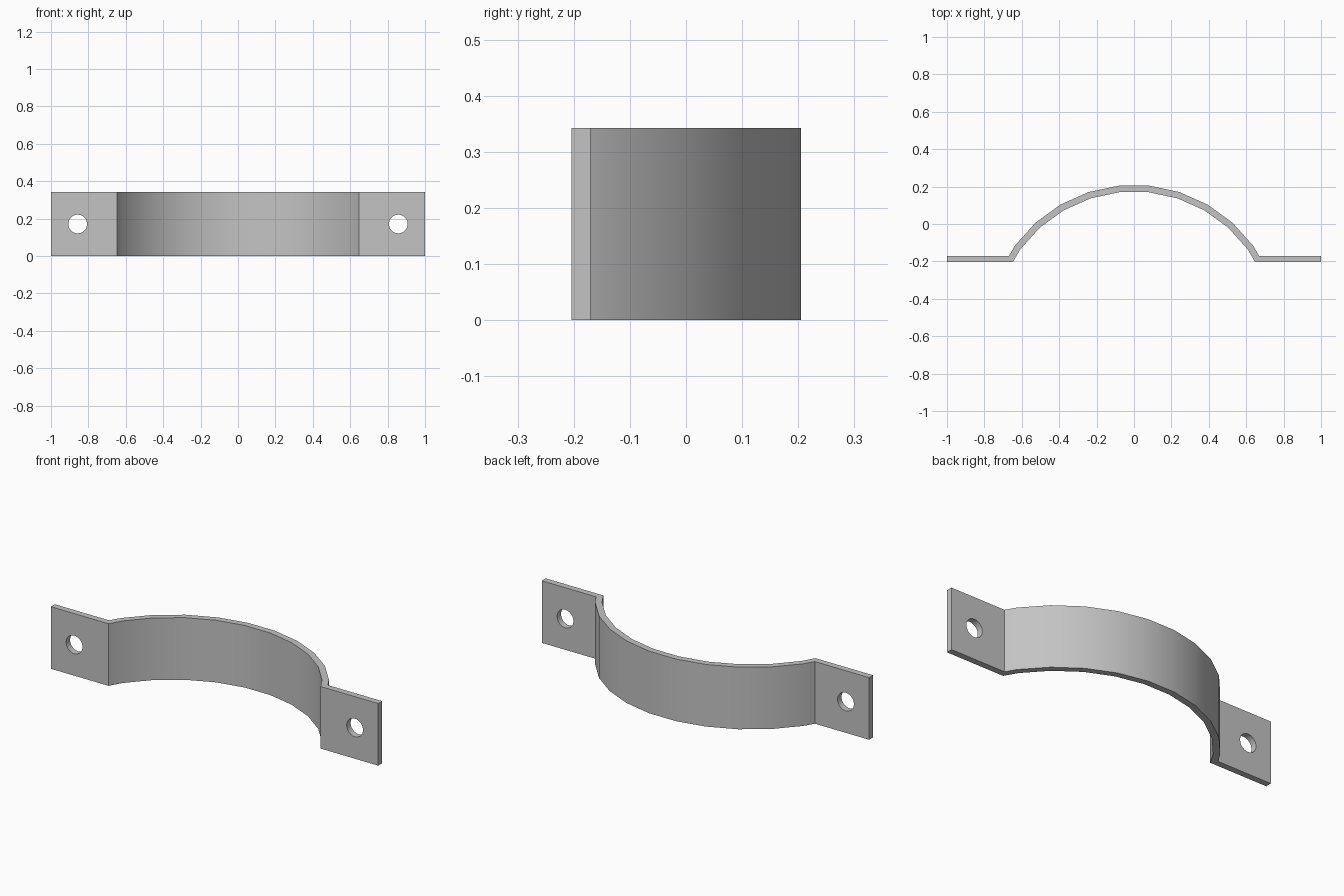
import bpy, bmesh, math

cube = bpy.data.objects.get("Cube")
if cube:
    bpy.data.objects.remove(cube, do_unlink=True)

HEIGHT = 0.343
BACK, FRONT = -0.17, -0.2045       # flange faces
CENTRE_Y = -0.578                  # centre of the arc
R_OUT, R_IN = 0.787, 0.752

steel = bpy.data.materials.new("grey steel")
steel.use_nodes = True
colour = (0.55, 0.55, 0.55, 1)
steel.diffuse_color = colour
steel.node_tree.nodes["Principled BSDF"].inputs["Base Color"].default_value = colour


def on_arc(radius, degrees):
    a = math.radians(degrees)
    return radius * math.sin(a), CENTRE_Y + radius * math.cos(a)


def arc_end(radius, y):
    """Point where the last facet of the arc meets a flange face."""
    (x0, y0), (x1, y1) = on_arc(radius, 54), on_arc(radius, 66)
    return x0 + (x1 - x0) * (y - y0) / (y1 - y0), y


# Right half of the strap section as inner/outer pairs, then mirrored
half = [(on_arc(R_IN, d), on_arc(R_OUT, d)) for d in range(6, 55, 12)]
half.append((arc_end(R_IN, FRONT), arc_end(R_OUT, BACK)))
half.append(((1, FRONT), (1, BACK)))
section = [tuple((-x, y) for x, y in pair) for pair in reversed(half)] + half

# Bent strap: arc and two flanges
bm = bmesh.new()
rows = [[bm.verts.new((x, y, 0)) for x, y in pair] for pair in section]
for a, b in zip(rows, rows[1:]):
    bm.faces.new((a[0], b[0], b[1], a[1]))
top = bmesh.ops.extrude_face_region(bm, geom=bm.faces[:])["geom"]
bmesh.ops.translate(bm, vec=(0, 0, HEIGHT),
                    verts=[v for v in top if isinstance(v, bmesh.types.BMVert)])
bmesh.ops.recalc_face_normals(bm, faces=bm.faces[:])
mesh = bpy.data.meshes.new("clamp_strap")
bm.to_mesh(mesh)
bm.free()
strap = bpy.data.objects.new("clamp_strap", mesh)
bpy.context.collection.objects.link(strap)
mesh.materials.append(steel)

# Bolt holes through the flanges
for side in (-1, 1):
    bpy.ops.mesh.primitive_cylinder_add(
        vertices=30, radius=0.05, depth=0.2, rotation=(math.pi / 2, 0, 0),
        location=(side * 0.857, (FRONT + BACK) / 2, HEIGHT / 2))
    cutter = bpy.context.object
    cutter.name = "bolt_hole_cutter"
    cutter.hide_render = True
    cutter.data.materials.append(steel)
    hole = strap.modifiers.new("bolt_hole", "BOOLEAN")
    hole.object = cutter
    hole.operation = "DIFFERENCE"
    hole.solver = "EXACT"
    bpy.ops.object.select_all(action="DESELECT")
    strap.select_set(True)
    bpy.context.view_layer.objects.active = strap
    bpy.ops.object.modifier_apply(modifier=hole.name)
    bpy.data.objects.remove(cutter, do_unlink=True)

bpy.ops.object.shade_smooth_by_angle(angle=math.radians(30))
